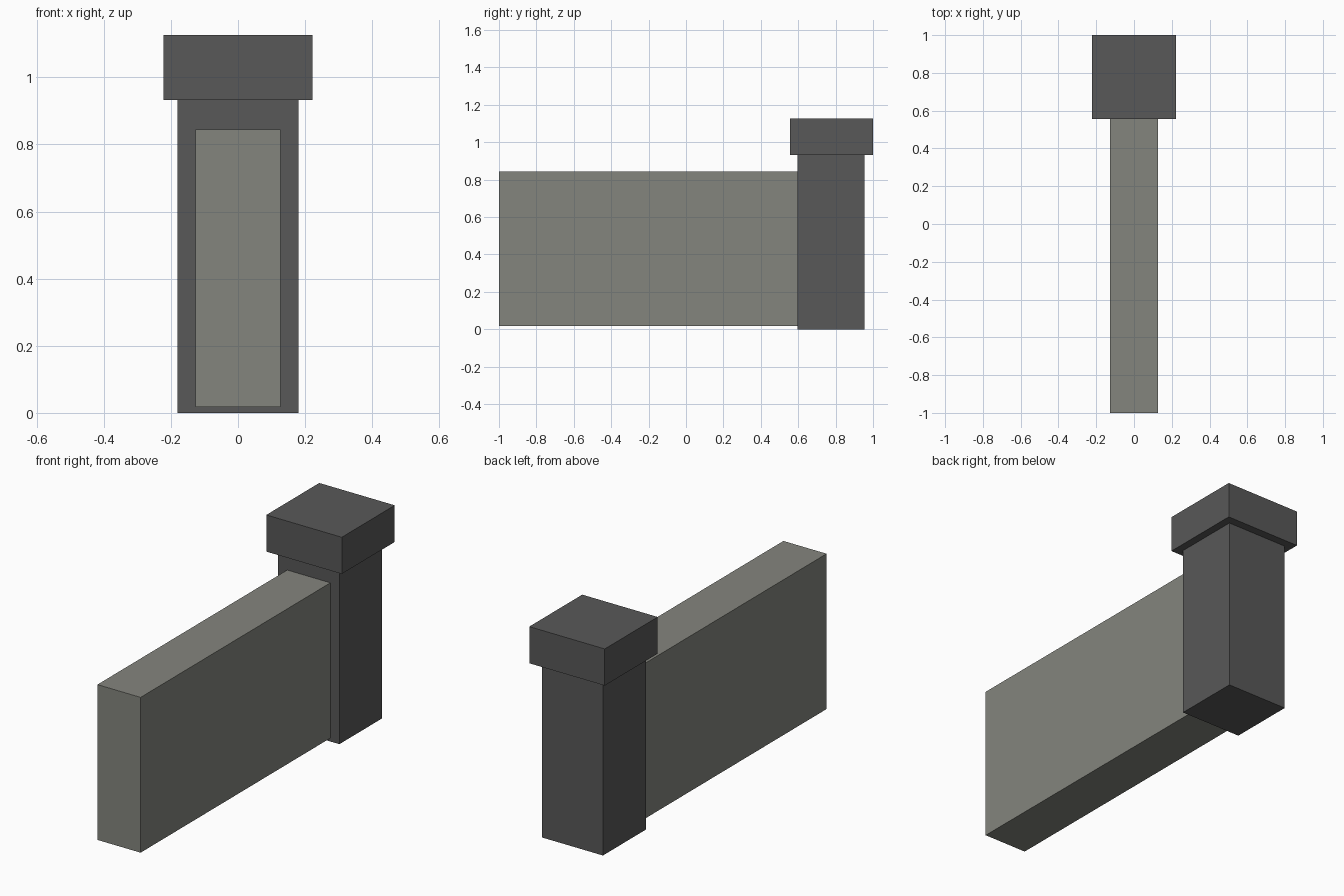
import bpy

if "Cube" in bpy.data.objects:
    bpy.data.objects.remove(bpy.data.objects["Cube"])


def make_material(name, color):
    mat = bpy.data.materials.new(name)
    mat.diffuse_color = (*color, 1.0)
    mat.use_nodes = True
    mat.node_tree.nodes["Principled BSDF"].inputs["Base Color"].default_value = mat.diffuse_color
    return mat


def box(name, x, y, z, mat):
    """Axis-aligned box from (min, max) ranges."""
    ranges = (x, y, z)
    center = [(a + b) / 2 for a, b in ranges]
    bpy.ops.mesh.primitive_cube_add(size=1, location=center)
    obj = bpy.context.object
    obj.name = name
    obj.scale = [b - a for a, b in ranges]
    bpy.ops.object.transform_apply(location=False, rotation=False, scale=True)
    obj.data.materials.append(mat)
    return obj


stone = make_material("warm grey stone", (0.231, 0.235, 0.208))
dark = make_material("dark grey stone", (0.098, 0.098, 0.098))

# Long low wall, slightly raised and running into the post
box("wall", (-0.127, 0.127), (-1.0, 0.61), (0.018, 0.844), stone)

# End post and its overhanging cap
box("post", (-0.18, 0.18), (0.595, 0.955), (0.0, 0.932), dark)
box("post_cap", (-0.222, 0.222), (0.555, 1.0), (0.932, 1.127), dark)
